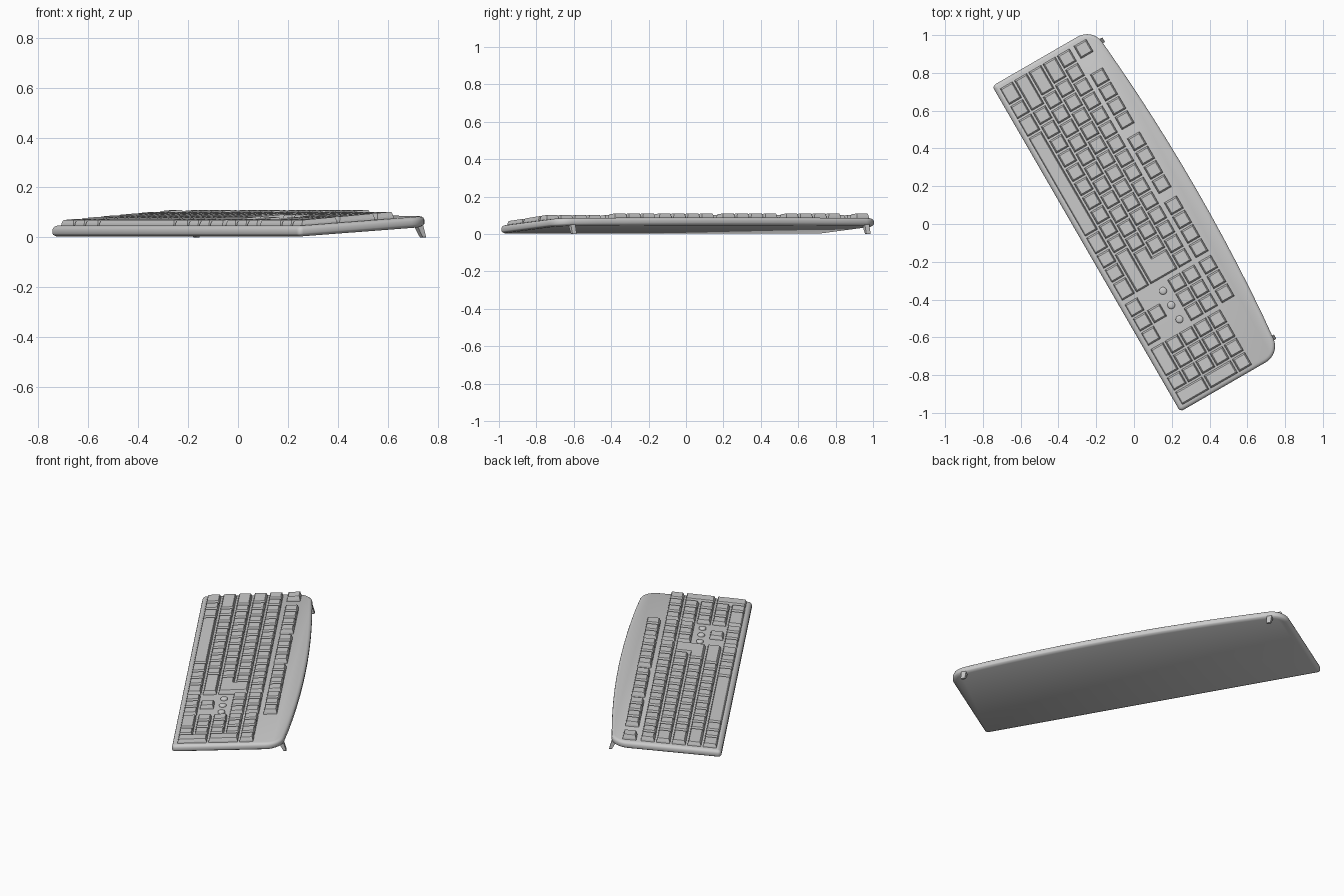
import bpy, bmesh
from math import radians, sin, cos, pi
from mathutils import Vector

if "Cube" in bpy.data.objects:
    bpy.data.objects.remove(bpy.data.objects["Cube"])

TURN = radians(-60)      # the board lies diagonally
U = 0.087                # key pitch
SLOPE = 0.066            # tilt of the case


def inset(pts, d):
    """Offset a counter-clockwise outline inwards by d."""
    out, n = [], len(pts)
    for i, p in enumerate(pts):
        p, a, b = Vector(p), Vector(pts[i - 1]), Vector(pts[(i + 1) % n])
        e1, e2 = (p - a).normalized(), (b - p).normalized()
        n1, n2 = Vector((-e1.y, e1.x)), Vector((-e2.y, e2.x))
        out.append(p + (n1 + n2) * (d / (1 + n1.dot(n2))))
    return out


def loft(bm, rings):
    """Close a stack of rings into a solid."""
    loops = [[bm.verts.new(c) for c in r] for r in rings]
    n = len(loops[0])
    for lo, hi in zip(loops, loops[1:]):
        for i in range(n):
            j = (i + 1) % n
            bm.faces.new((lo[i], lo[j], hi[j], hi[i]))
    bm.faces.new(loops[0][::-1])
    bm.faces.new(loops[-1])


def finish(bm, name, smooth=None):
    bmesh.ops.recalc_face_normals(bm, faces=bm.faces)
    me = bpy.data.meshes.new(name)
    bm.to_mesh(me)
    bm.free()
    ob = bpy.data.objects.new(name, me)
    bpy.context.collection.objects.link(ob)
    ob.rotation_euler.z = TURN
    if smooth:
        bpy.ops.object.select_all(action='DESELECT')
        ob.select_set(True)
        bpy.context.view_layer.objects.active = ob
        bpy.ops.object.shade_smooth_by_angle(angle=radians(smooth))
    return ob


def bottom(v):
    return 0.003 + SLOPE * (v + 0.28)


def arc(cx, cy, r, a0, a1, n):
    return [(cx + r * cos(radians(a0 + (a1 - a0) * i / n)),
             cy + r * sin(radians(a0 + (a1 - a0) * i / n))) for i in range(n + 1)]


# Case: straight front and ends, bowed back edge, rounded rear corners
outline = arc(-0.988, -0.265, 0.02, 180, 270, 4)
outline += arc(0.963, -0.265, 0.02, 270, 360, 4)
outline += arc(0.883, 0.237, 0.1, 0, 82, 8)
outline += [(u, 0.378 - 0.05 * u * u) for u in (0.75, 0.6, 0.45, 0.3, 0.15, 0, -0.15, -0.3, -0.45, -0.6, -0.75)]
outline += arc(-0.908, 0.237, 0.1, 98, 180, 8)
bm = bmesh.new()
rings = []
for d, h in ((0.016, 0), (0.003, 0.007), (0, 0.012), (0, 0.028), (0.003, 0.035), (0.009, 0.040), (0.018, 0.043)):
    rings.append([(p.x, p.y, bottom(p.y) + h) for p in inset(outline, d)])
loft(bm, rings)
finish(bm, "case", 35)


# Keys: tapered caps whose tops rise gently to the back
def cap(bm, pts):
    def ring(d, t):
        r = []
        for p in inset(pts, d):
            lo = bottom(p.y) + 0.038
            hi = 0.072 + (p.y + 0.218) * 0.08
            r.append((p.x, p.y, lo + (hi - lo) * t))
        return r
    loft(bm, [ring(0.005, 0), ring(0.0065, 0.45), ring(0.011, 0.93), ring(0.0135, 1)])


def box_key(bm, u, v, w=1, h=1):
    """u = left edge, v = middle of the row."""
    a, b, c, d = u, u + w * U, v - U / 2, v - U / 2 + h * U
    cap(bm, [(a, c), (b, c), (b, d), (a, d)])


V = [-0.218 + U * i for i in range(5)]   # five main rows
VF = 0.232                               # function row
L, NAV, PAD = -0.98, 0.34, 0.614         # left edges of the blocks

main_rows = {
    "bottom_row_keys": (V[0], [1.25, 1, 1.25, 7, 1.25, 1, 1, 1.25]),
    "shift_row_keys": (V[1], [2.25] + [1] * 10 + [2.75]),
    "home_row_keys": (V[2], [1.75] + [1] * 11),
    "upper_row_keys": (V[3], [1.5] + [1] * 12),
    "number_row_keys": (V[4], [1] * 15),
    "function_row_keys": (VF, [1, -1] + [1] * 4 + [-0.5] + [1] * 4 + [-0.5] + [1] * 4),
}
for name, (v, widths) in main_rows.items():
    bm, u = bmesh.new(), L
    for w in widths:                     # negative width = gap
        if w > 0:
            box_key(bm, u, v, w)
        u += abs(w) * U
    finish(bm, name)

# L-shaped enter key
bm = bmesh.new()
r, lo, mid, hi = L + 15 * U, V[2] - U / 2, V[2] + U / 2, V[3] + U / 2
cap(bm, [(r - 2.25 * U, lo), (r, lo), (r, hi), (r - 1.5 * U, hi), (r - 1.5 * U, mid), (r - 2.25 * U, mid)])
finish(bm, "enter_key")

# Navigation block and arrows
bm = bmesh.new()
for i in range(3):
    for v in (V[0], V[3], V[4], VF):
        box_key(bm, NAV + i * U, v)
box_key(bm, NAV + U, V[1])
finish(bm, "navigation_keys")

# Number pad
bm = bmesh.new()
for i in range(3):
    for v in V[1:]:
        box_key(bm, PAD + i * U, v)
box_key(bm, PAD, V[0], 2)
box_key(bm, PAD + 2 * U, V[0])
box_key(bm, PAD + 3 * U, V[0], 1, 2)
box_key(bm, PAD + 3 * U, V[2], 1, 2)
box_key(bm, PAD + 3 * U, V[4])
finish(bm, "number_pad_keys")

# Three round indicator lights
for i in range(3):
    bm = bmesh.new()
    cu, cv = NAV + (i + 0.5) * U, V[2]
    rings = []
    for rad, h in ((0.02, 0.038), (0.02, 0.050), (0.017, 0.054), (0.009, 0.056)):
        rings.append([(cu + rad * cos(2 * pi * k / 20), cv + rad * sin(2 * pi * k / 20),
                       bottom(cv) + h) for k in range(20)])
    loft(bm, rings)
    finish(bm, "indicator_light_%d" % (i + 1), 40)

# Fold-out rear feet
for name, u in (("left_foot", -0.925), ("right_foot", 0.89)):
    bm = bmesh.new()
    rings = []
    for v0, v1, w, z in ((0.335, 0.349, 0.011, 0), (0.331, 0.348, 0.013, 0.006), (0.305, 0.334, 0.014, 0.052)):
        rings.append([(u - w, v0, z), (u + w, v0, z), (u + w, v1, z), (u - w, v1, z)])
    loft(bm, rings)
    finish(bm, name)
